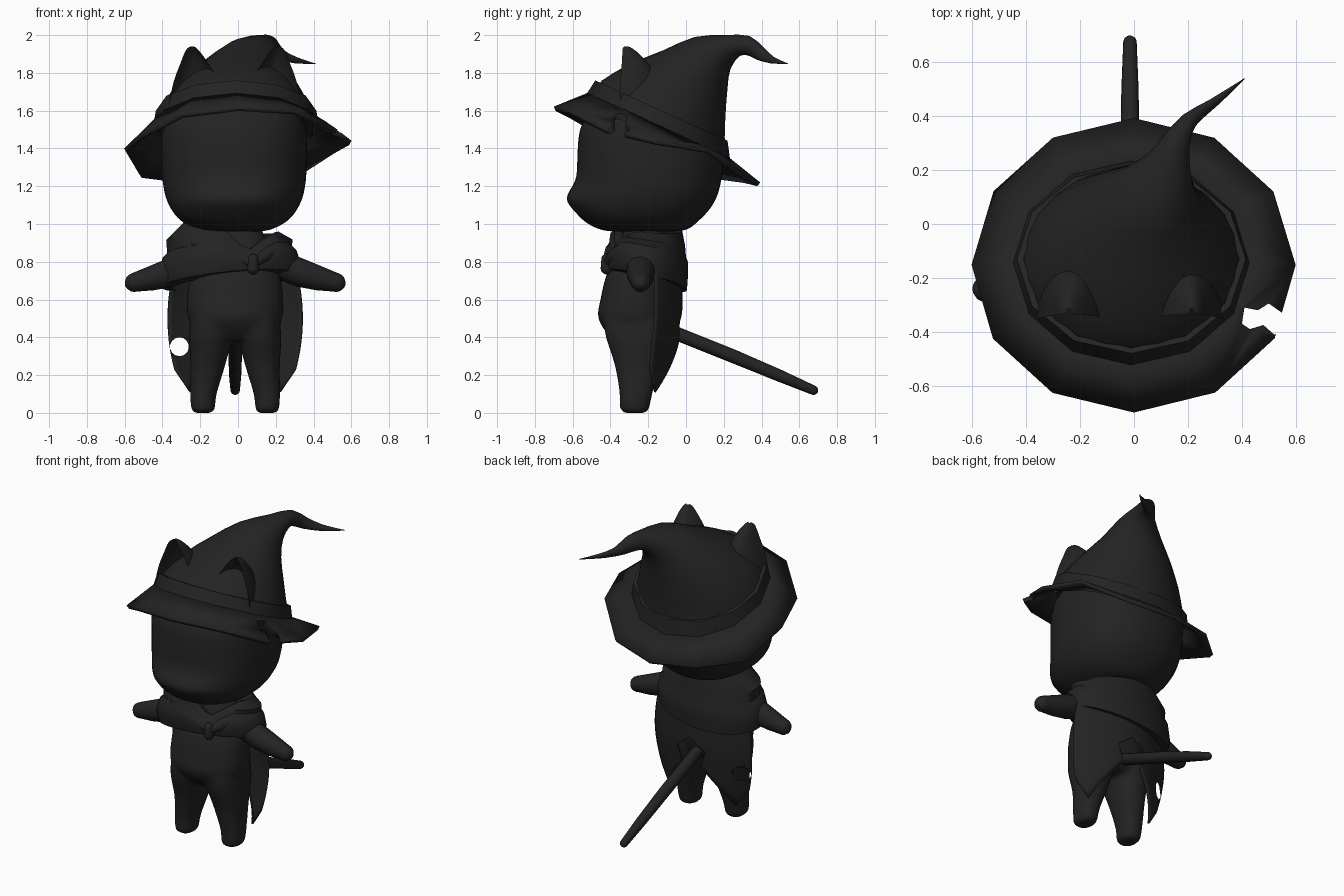
import bpy, bmesh, math
from mathutils import Vector

cube = bpy.data.objects.get("Cube")
if cube:
    bpy.data.objects.remove(cube, do_unlink=True)

MIDDLE = -0.015  # x of the body's own centre line

charcoal = bpy.data.materials.new("charcoal")
charcoal.use_nodes = True
COLOUR = (0.017, 0.017, 0.017, 1)
charcoal.diffuse_color = COLOUR
charcoal.node_tree.nodes["Principled BSDF"].inputs["Base Color"].default_value = COLOUR


def finish(name, bm, angle=40):
    """Turn a bmesh into a shaded, coloured object."""
    bmesh.ops.recalc_face_normals(bm, faces=bm.faces)
    mesh = bpy.data.meshes.new(name)
    bm.to_mesh(mesh)
    bm.free()
    mesh.materials.append(charcoal)
    obj = bpy.data.objects.new(name, mesh)
    bpy.context.collection.objects.link(obj)
    bpy.ops.object.select_all(action='DESELECT')
    obj.select_set(True)
    bpy.context.view_layer.objects.active = obj
    bpy.ops.object.shade_smooth_by_angle(angle=math.radians(angle))
    return obj


def apply(obj, kind, **settings):
    """Add a modifier and apply it at once."""
    bpy.context.view_layer.objects.active = obj
    mod = obj.modifiers.new(kind.lower(), kind)
    for key, value in settings.items():
        setattr(mod, key, value)
    bpy.ops.object.modifier_apply(modifier=mod.name)


def rounded(power):
    """Superellipse section: 2 is round, more is boxier."""
    def section(a):
        bend = lambda v: math.copysign(abs(v) ** (2 / power), v)
        return bend(math.cos(a)), bend(math.sin(a))
    return section


def hollow_front(a):
    """Half-round back with a scooped front."""
    s = math.sin(a)
    return math.cos(a), s if s > 0 else -0.6 * s


def refine(rings, steps):
    """Catmull-Rom interpolation between rings."""
    out = []
    for i in range(len(rings) - 1):
        p0, p1 = rings[max(i - 1, 0)], rings[i]
        p2, p3 = rings[i + 1], rings[min(i + 2, len(rings) - 1)]
        for k in range(steps):
            t = k / steps
            out.append(tuple(
                b + t * ((c - a) / 2 + t * (a - 2.5 * b + 2 * c - d / 2
                         + t * (1.5 * (b - c) + (d - a) / 2)))
                for a, b, c, d in zip(p0, p1, p2, p3)))
    return out + [rings[-1]]


def skin(name, loops, caps, angle):
    """Bridge loops of points into a surface."""
    bm = bmesh.new()
    loops = [[bm.verts.new(p) for p in loop] for loop in loops]
    for low, high in zip(loops, loops[1:]):
        for i in range(len(low)):
            j = (i + 1) % len(low)
            bm.faces.new((low[i], low[j], high[j], high[i]))
    if caps:
        bm.faces.new(loops[0])
        bm.faces.new(loops[-1])
    return finish(name, bm, angle)


def loft(name, rings, sides=28, steps=3, section=rounded(2), caps=True, angle=40):
    """Skin rings of (x, y, z, x radius, back vector y, back vector z, x tilt)."""
    rings = [tuple(r) + (0,) * (7 - len(r)) for r in rings]
    shape = [section(math.tau * i / sides) for i in range(sides)]
    return skin(name, [[(x + rx * c, y + vy * s, z + vz * s + tilt * c) for c, s in shape]
                       for x, y, z, rx, vy, vz, tilt in refine(rings, steps)], caps, angle)


def column(name, x, rows, **options):
    """Upright loft from rows of (z, x offset, x radius, front y, back y)."""
    return loft(name, [(x + dx, (front + back) / 2, z, rx, (back - front) / 2)
                       for z, dx, rx, front, back in rows], **options)


def limb(name, points, sides=16):
    """Round tube through (position, radius) points with rounded ends."""
    axis = (Vector(points[-1][0]) - Vector(points[0][0])).normalized()
    turn = axis.to_track_quat('Z', 'Y')
    (first, r0), (last, r1) = points[0], points[-1]
    ends = [(0, 0.1), (0.1, 0.4), (0.4, 0.8), (0.7, 0.95)]
    path = [(Vector(first) + axis * r0 * (a - 1), r0 * b) for a, b in ends]
    path += [(Vector(p), r) for p, r in points]
    path += [(Vector(last) + axis * r1 * (1 - a), r1 * b) for a, b in reversed(ends)]
    spin = [math.tau * i / sides for i in range(sides)]
    return skin(name, [[p + turn @ Vector((r * math.cos(a), r * math.sin(a), 0)) for a in spin]
                       for p, r in path], True, 50)


def bite(target, corners, direction):
    """Cut a prism with the given corners out of the target."""
    bm = bmesh.new()
    face = bm.faces.new([bm.verts.new(c) for c in corners])
    new = bmesh.ops.extrude_face_region(bm, geom=[face])["geom"]
    bmesh.ops.translate(bm, vec=direction,
                        verts=[g for g in new if isinstance(g, bmesh.types.BMVert)])
    cutter = finish("cutter", bm)
    cutter.hide_render = True
    apply(target, 'BOOLEAN', operation='DIFFERENCE', solver='EXACT', object=cutter)
    bpy.data.objects.remove(cutter, do_unlink=True)


# Head, with the muzzle swelling out of its lower front
head = column("head", -0.02, (
    (0.96, 0, 0.1, -0.35, -0.1), (0.97, 0, 0.19, -0.45, 0), (1.02, 0, 0.285, -0.54, 0.07),
    (1.1, 0, 0.345, -0.58, 0.14), (1.2, 0, 0.375, -0.575, 0.18), (1.35, 0, 0.385, -0.575, 0.2),
    (1.5, 0, 0.38, -0.56, 0.19), (1.6, 0, 0.33, -0.5, 0.1), (1.68, 0, 0.2, -0.4, -0.05)),
    sides=40, steps=5, section=rounded(2.25))
for v in head.data.vertices:
    if v.co.y < -0.3:
        v.co.y -= 0.05 * math.exp(-((v.co.z - 1.14) / 0.075) ** 2 - ((v.co.x + 0.02) / 0.25) ** 4)

# Torso, neck included
torso = column("body", MIDDLE, (
    (0.38, 0, 0.14, -0.34, -0.16), (0.4, 0, 0.2, -0.4, -0.12), (0.5, 0, 0.25, -0.465, -0.08),
    (0.6, 0, 0.255, -0.453, -0.08), (0.72, 0, 0.24, -0.425, -0.09),
    (0.85, 0, 0.19, -0.37, -0.09), (1, 0, 0.13, -0.32, -0.12)), section=rounded(2.2))
legs = []

# Legs, arms and ears on both sides
for side, word in ((-1, "right"), (1, "left")):
    legs.append(column(word + "_leg", MIDDLE, [(z, side * dx, *rest) for z, dx, *rest in (
        (0, 0.17, 0.045, -0.325, -0.215), (0.02, 0.17, 0.063, -0.35, -0.195),
        (0.1, 0.168, 0.07, -0.352, -0.178), (0.25, 0.145, 0.092, -0.377, -0.138),
        (0.4, 0.13, 0.115, -0.425, -0.1), (0.5, 0.12, 0.115, -0.44, -0.09))],
        sides=20, section=rounded(2.3)))
    limb(word + "_arm", [((MIDDLE + side * dx, -0.24, z), r) for dx, z, r in (
        (0.2, 0.8, 0.075), (0.35, 0.74, 0.075), (0.45, 0.71, 0.064), (0.535, 0.69, 0.05))])
    loft(word + "_ear", [(MIDDLE + side * dx, front, z, rx, depth)
                         for z, dx, rx, front, depth in (
        (1.57, 0.215, 0.145, -0.35, 0.27), (1.7, 0.21, 0.128, -0.35, 0.22),
        (1.78, 0.21, 0.107, -0.345, 0.187), (1.85, 0.216, 0.074, -0.34, 0.14),
        (1.9, 0.224, 0.047, -0.337, 0.09), (1.93, 0.228, 0.025, -0.335, 0.05),
        (1.94, 0.228, 0.008, -0.325, 0.02))], section=hollow_front)

# Merge the legs softly into the torso
for leg in legs:
    apply(torso, 'BOOLEAN', operation='UNION', solver='EXACT', object=leg)
    bpy.data.objects.remove(leg, do_unlink=True)
apply(torso, 'REMESH', mode='VOXEL', voxel_size=0.014, use_smooth_shade=True)
apply(torso, 'SMOOTH', factor=0.5, iterations=8)

# Tail
limb("tail", [((MIDDLE, -0.15, 0.46), 0.036), ((MIDDLE, 0.25, 0.3), 0.036),
              ((MIDDLE, 0.5, 0.195), 0.032), ((MIDDLE, 0.675, 0.12), 0.025)])

# Hat: warped twelve-sided brim with a torn edge, band, and bent cone
brim = loft("hat_brim", [(0, -0.155, 1.41, 0.595, 0.54, -0.2, 0.02),
                         (-0.01, -0.14, 1.51, 0.43, 0.37, -0.175)],
            sides=12, steps=1, caps=False, angle=45)
for v in brim.data.vertices:
    if 0.5 < abs(v.co.x) < 0.55:
        if v.co.y < 0:
            v.co.z -= 0.035
        else:
            v.co.z += 0.06 if v.co.x > 0 else -0.04
apply(brim, 'SOLIDIFY', thickness=0.025, offset=0)
tear = [(0.41, -0.31), (0.46, -0.32), (0.5, -0.295), (0.55, -0.33), (0.65, -0.37),
        (0.52, -0.41), (0.48, -0.375), (0.43, -0.39), (0.4, -0.37)]
bite(brim, [(x, y, 1) for x, y in tear], (0, 0, 1))
loft("hat_band", [(-0.01, -0.145, 1.51, 0.44, 0.38, -0.18),
                  (-0.01, -0.13, 1.6, 0.425, 0.35, -0.16),
                  (-0.01, -0.13, 1.6, 0.4, 0.33, -0.15)],
     sides=12, steps=1, caps=False)
loft("hat_cone", [
    (-0.01, -0.14, 1.52, 0.415, 0.35, -0.165), (-0.01, -0.12, 1.61, 0.39, 0.325, -0.15),
    (0, -0.04, 1.72, 0.32, 0.25, -0.13), (0.025, 0.05, 1.82, 0.23, 0.17, -0.1),
    (0.07, 0.14, 1.905, 0.15, 0.095, -0.085), (0.125, 0.245, 1.945, 0.08, 0.04, -0.055),
    (0.165, 0.335, 1.943, 0.05, 0, -0.053), (0.215, 0.395, 1.9, 0.038, -0.02, -0.03),
    (0.3, 0.455, 1.868, 0.025, -0.01, -0.017), (0.41, 0.54, 1.848, 0.002, 0, -0.002)],
    sides=24, steps=2)

# Shawl: two overlapping folds, lower at the back and open at the throat
shawl = loft("shawl", [
    (-0.03, -0.2, 0.97, 0.19, 0.14, -0.01, -0.03), (-0.03, -0.2, 0.985, 0.25, 0.18, -0.02, -0.03),
    (-0.045, -0.205, 0.915, 0.335, 0.2, -0.03, 0), (-0.045, -0.205, 0.865, 0.33, 0.205, -0.04, 0.02),
    (-0.045, -0.21, 0.84, 0.355, 0.22, -0.04, 0.02), (-0.045, -0.215, 0.77, 0.375, 0.225, -0.05, 0.03),
    (-0.045, -0.21, 0.7, 0.36, 0.215, -0.05, 0.035), (-0.045, -0.21, 0.69, 0.3, 0.17, -0.04, 0.03)],
    steps=1, sides=32, caps=False)
for v in shawl.data.vertices:
    if v.co.y < -0.25:
        v.co.z -= max(0, v.co.z - 0.8) * max(0, 1 - abs(v.co.x - 0.05) / 0.16) * 0.7
KNOT = Vector((0.08, -0.42, 0.79))
limb("shawl_knot", [(KNOT + Vector((0, 0, 0.025)), 0.028), (KNOT - Vector((0, 0, 0.025)), 0.032)])
for word, end in (("right", (-0.22, -0.34, 0.9)), ("left", (0.2, -0.32, 0.87))):
    middle = (Vector(end) + KNOT) / 2 + Vector((0, -0.015, 0))
    limb(word + "_shawl_fold", [(KNOT, 0.02), (middle, 0.035), (end, 0.04)])

# Cape: curved sheet with two points, a gap for the tail and a torn hole
bm = bmesh.new()
bmesh.ops.create_grid(bm, x_segments=40, y_segments=12, size=1)
for v in bm.verts:
    u, t = v.co.x, (v.co.y + 1) / 2
    reach = abs(u)
    hem = 0.45 - 0.4 * reach if reach < 0.85 else 0.11 + 0.8 * (reach - 0.85)
    z = hem + (0.82 - hem) * t
    width = 0.355 - 0.5 * (z - 0.5) ** 2
    v.co = (MIDDLE + width * u, -0.025 - 0.14 * u * u - 0.1 * max(0, 0.5 - z), z)
cape = finish("cape", bm)
apply(cape, 'SOLIDIFY', thickness=0.012, offset=0)
for x, z, radius, sides in ((-0.31, 0.35, 0.05, 14), (MIDDLE, 0.45, 0.11, 5)):
    ring = [math.tau * i / sides + math.pi / 2 for i in range(sides)]
    bite(cape, [(x + radius * math.cos(a), -0.4, z + radius * math.sin(a)) for a in ring],
         (0, 0.6, 0))
